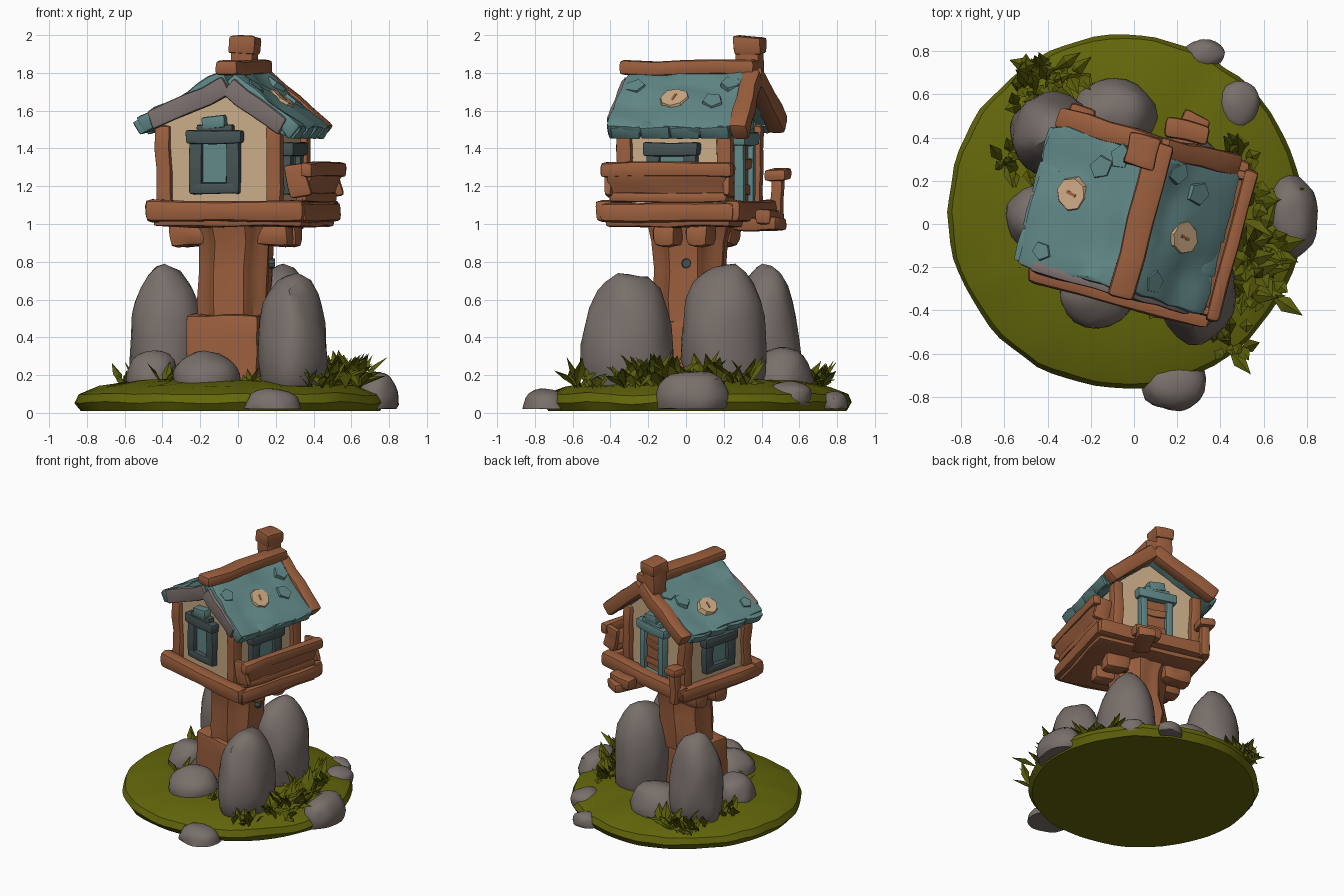
import bpy, bmesh, random
from math import radians, cos, sin, pi, tau
from mathutils import Matrix, Vector, noise

random.seed(4)
if "Cube" in bpy.data.objects:
    bpy.data.objects.remove(bpy.data.objects["Cube"])


def material(name, r, g, b):
    m = bpy.data.materials.new(name)
    m.use_nodes = True
    m.diffuse_color = (r, g, b, 1)
    m.node_tree.nodes["Principled BSDF"].inputs["Base Color"].default_value = (r, g, b, 1)
    return m


WOOD = material("warm brown wood", .33, .114, .047)
TEAL = material("teal shingle", .118, .245, .24)
SLATE = material("dark slate frame", .06, .085, .087)
PLASTER = material("cream plaster", .58, .41, .24)
PATCH = material("peach patch", .6, .4, .23)
STONE = material("warm grey stone", .19, .16, .145)
MOSS = material("moss green", .125, .135, .003)
LEAF = material("leaf green", .1, .11, .003)
TRIM = material("grey brown trim", .2, .16, .15)

WORLD = Matrix()
HOUSE = Matrix.Translation((0, .015, 0)) @ Matrix.Rotation(radians(-15), 4, 'Z')


def finish(bm, name, mat, matrix=WORLD, angle=35):
    bmesh.ops.recalc_face_normals(bm, faces=bm.faces)
    me = bpy.data.meshes.new(name)
    bm.to_mesh(me)
    bm.free()
    me.materials.append(mat)
    me.shade_smooth()
    me.set_sharp_from_angle(angle=radians(angle))
    ob = bpy.data.objects.new(name, me)
    ob.matrix_world = matrix
    bpy.context.collection.objects.link(ob)


def wobble(bm, amount, scale, seed=0):
    for v in bm.verts:
        v.co += noise.noise_vector(v.co * scale + Vector((seed, seed, 0))) * amount


def beam(name, p, q, width, height, mat=WOOD, up=(0, 0, 1), bevel=.018, cuts=3, rough=.012, frame=HOUSE):
    """Hand-cut timber running from p to q."""
    p, q = Vector(p), Vector(q)
    x = (q - p).normalized()
    y = Vector(up).cross(x).normalized()
    z = x.cross(y)
    m = Matrix((x, y, z)).transposed().to_4x4()
    m.translation = (p + q) / 2
    bm = bmesh.new()
    bmesh.ops.create_cube(bm, size=1)
    bmesh.ops.scale(bm, vec=((q - p).length, width, height), verts=bm.verts)
    if bevel:
        bmesh.ops.bevel(bm, geom=bm.edges[:], offset=bevel, segments=2, affect='EDGES', profile=.6)
    if cuts:
        long_edges = [e for e in bm.edges if e.calc_length() > .1]
        bmesh.ops.subdivide_edges(bm, edges=long_edges, cuts=cuts, use_grid_fill=True)
    wobble(bm, rough, 7, p.x * 9 + p.z * 5)
    finish(bm, name, mat, frame @ m)
    return frame @ m


def post(name, u, v, z0, z1, size):
    beam(name, (u, v, z0), (u, v, z1), size, size, up=(0, 1, 0))


def disc(name, matrix, radius, depth, sides, mat):
    bm = bmesh.new()
    bmesh.ops.create_cone(bm, segments=sides, radius1=radius, radius2=radius * .85, depth=depth, cap_ends=True)
    wobble(bm, radius * .2, 9, radius * 90)
    finish(bm, name, mat, matrix)


def lathe(name, rings, sides, mat, groove=0, rough=.01):
    """Stack of (x, y, radius, z) rings, optionally grooved."""
    bm = bmesh.new()
    loops = []
    for x, y, r, z in rings:
        loops.append([bm.verts.new((x + r * cos(a) * k, y + r * sin(a) * k, z)) for a, k in
                      ((tau * i / sides, 1 + groove * sin(i * pi / 2)) for i in range(sides))])
    for lo, hi in zip(loops, loops[1:]):
        for i in range(sides):
            j = (i + 1) % sides
            bm.faces.new((lo[i], lo[j], hi[j], hi[i]))
    bm.faces.new(loops[0][::-1])
    bm.faces.new(loops[-1])
    wobble(bm, rough, 6)
    for v in bm.verts:
        v.co.z = .01 if v.co.z < .03 else v.co.z
    finish(bm, name, mat)


# Mossy ground mound
lathe("ground_mound", [(-.04, .055, r, z) for r, z in
      ((.79, .01), (.82, .055), (.8, .1), (.7, .138), (.52, .17), (.25, .185), (.04, .19))], 72, MOSS, rough=.014)


# Boulders: centre x, y, radii x, y, base and top heights
def rock(name, x, y, rx, ry, z0, z1, tall=False):
    bm = bmesh.new()
    bmesh.ops.create_icosphere(bm, subdivisions=3, radius=1)
    wobble(bm, .11, 1.5, x * 17 + y * 5)
    top = max(v.co.z for v in bm.verts)
    for v in bm.verts:
        h = v.co.z / top
        k = (1 + .2 * h * h) * (1.03 - .12 * h) if tall else 1 + .12 * h * h
        v.co = Vector((x + v.co.x * rx * k, y + v.co.y * ry * k, max((z0 + z1) / 2 + h * (z1 - z0) / 2, .02)))
    finish(bm, name, STONE)


rock("tall_rock_back", -.38, .41, .19, .185, 0, .79, True)
rock("tall_rock_front", .29, -.305, .18, .23, 0, .74, True)
rock("tall_rock_side", .23, .2, .19, .22, 0, .79, True)
for i, dims in enumerate(((-.1, .5, .2, .17, 0, .35), (-.45, .03, .14, .15, .02, .33),
                          (-.17, -.31, .18, .18, 0, .33), (.185, -.74, .155, .125, -.08, .13),
                          (.73, .03, .12, .195, -.05, .22), (.48, .55, .105, .12, 0, .17),
                          (.32, .785, .1, .07, -.03, .115))):
    rock(f"boulder_{i + 1}", *dims)


# Leaf tufts
def tuft(name, x, y, z, spread, count, size):
    bm = bmesh.new()
    for _ in range(count):
        a = random.uniform(0, tau)
        d = Vector((cos(a), sin(a), random.uniform(.3, 2.2))).normalized()
        side = Vector((-sin(a), cos(a), 0)) * size * .17
        base = Vector((x, y, z)) + Vector((random.uniform(-1, 1), random.uniform(-1, 1), 0)) * spread
        length = size * random.uniform(.5, 1.1)
        mid = base + d * length * .5
        tip = base + d * length - Vector((0, 0, size * .08))
        pts = [bm.verts.new(c) for c in (base, mid + side, tip, mid - side, mid + Vector((0, 0, size * .1)))]
        for i in range(4):
            bm.faces.new((pts[i], pts[(i + 1) % 4], pts[4]))
    finish(bm, name, LEAF, angle=20)


for i, (x, y, s, n, size) in enumerate((
        (-.45, .63, .1, 42, .18), (-.56, .3, .06, 20, .17), (.55, -.15, .08, 36, .25), (.57, -.27, .08, 24, .22),
        (.44, -.52, .07, 16, .19), (.5, .1, .08, 22, .25), (.48, .28, .06, 16, .21), (-.3, .67, .05, 8, .2),
        (-.4, -.13, .05, 10, .17), (.06, -.4, .04, 6, .13))):
    tuft(f"leaf_tuft_{i + 1}", x, y, .13, s, n, size)

# Trunk on a squared stump
beam("stump", (-.04, -.03, .1), (-.04, -.03, .52), .4, .36, up=(0, 1, 0), bevel=.03)
lathe("trunk", [(-.02, .02, .185, .48), (-.02, .02, .19, .6), (-.01, .02, .183, .75), (-.01, .02, .193, .9),
                (-.01, .02, .225, 1.03)], 32, WOOD, groove=.07, rough=.02)
disc("trunk_knob", Matrix.Translation((.17, 0, .79)) @ Matrix.Rotation(pi / 2, 4, 'Y'), .028, .05, 8, SLATE)
tuft("trunk_leaf", .18, .11, .88, .01, 6, .06)

# Brackets and platform
for v in (-.05, .13):
    for u0, u1 in ((-.36, -.13), (.31, .12)):
        beam("support_bracket", (u0, v, .945), (u1, v, .945), .13, .13, bevel=.045, rough=.02)
beam("floor", (-.38, 0, 1.03), (.44, 0, 1.03), .68, .09)
for v in (-.35, .35):
    beam("platform_edge", (-.41, v, 1.07), (.46, v, 1.07), .1, .11, bevel=.035)
for u in (-.37, .425):
    beam("platform_side", (u, -.37, 1.06), (u, .37, 1.06), .1, .1, bevel=.035)
beam("porch_step", (.1, .3, 1.0), (.16, .55, 1.0), .13, .07)
beam("porch_step_edge", (.03, .46, 1.03), (.23, .47, 1.04), .09, .08, bevel=.025)
post("porch_post", -.36, .39, 1.0, 1.26, .065)
beam("porch_post_cap", (-.42, .39, 1.26), (-.3, .39, 1.26), .12, .065, bevel=.025)

# Plaster walls with gables
bm = bmesh.new()
outline = ((-.34, 1.05), (.28, 1.05), (.28, 1.51), (.03, 1.72), (-.34, 1.52))
ends = [[bm.verts.new((u, v, z)) for u, z in outline] for v in (-.28, .28)]
bm.faces.new(ends[0])
bm.faces.new(ends[1])
for i in range(5):
    j = (i + 1) % 5
    bm.faces.new((ends[0][i], ends[0][j], ends[1][j], ends[1][i]))
finish(bm, "walls", PLASTER, HOUSE)
for u in (-.33, .275):
    for v in (-.275, .275):
        post("corner_post", u, v, 1.06, 1.52, .08)


# Windows and door: outward direction turned about the house axis
def opening(name, u, v, turn, width, z0, z1, panel, frame_mat, jamb=.07, hood=True):
    f = HOUSE @ Matrix.Translation((u, v, 0)) @ Matrix.Rotation(radians(turn), 4, 'Z')
    h = width / 2
    style = dict(frame=f, cuts=1, rough=.008, bevel=.015)
    beam(name + "_panel", (-h, 0, (z0 + z1) / 2), (h, 0, (z0 + z1) / 2), .03, z1 - z0, panel, frame=f, bevel=0, rough=0)
    for s in (-h, h):
        beam(name + "_jamb", (s, -.01, z0 - .03), (s, -.01, z1 + .03), jamb, .07, frame_mat, up=(0, 1, 0), **style)
    beam(name + "_sill", (-h - .02, -.01, z0), (h + .02, -.01, z0), .07, .06, frame_mat, **style)
    beam(name + "_lintel", (-h - .05, -.015, z1 + .03), (h + .05, -.015, z1 + .03), .09, .07, frame_mat, **style)
    if hood:
        beam(name + "_hood_base", (-h, -.01, z1 + .07), (h, -.01, z1 + .07), .07, .05, frame_mat, **style)
        beam(name + "_hood", (-.065, -.015, z1 + .1), (.06, -.015, z1 + .115), .08, .065, TEAL, **style)


opening("front_window", -.045, -.285, 0, .2, 1.19, 1.43, TEAL, SLATE)
opening("right_window", -.345, -.01, -90, .2, 1.19, 1.37, TEAL, SLATE, hood=False)
opening("left_window", .285, -.01, 90, .2, 1.19, 1.365, TEAL, SLATE, hood=False)
opening("back_door", -.02, .285, 180, .2, 1.09, 1.42, WOOD, TEAL, jamb=.055)
for z in (1.18, 1.32):
    beam("door_board", (-.1, .305, z), (.06, .305, z), .02, .05, bevel=.006)

# Flared plank balcony
beam("balcony_board", (.445, -.32, 1.2), (.445, .33, 1.2), .04, .18, up=(.4, 0, 1))
beam("balcony_rail", (.47, -.36, 1.29), (.47, .37, 1.29), .065, .08, bevel=.025)
beam("balcony_foot", (.43, -.31, 1.14), (.43, .33, 1.14), .06, .05)
for v in (-.32, .33):
    beam("balcony_end", (.36, v, 1.22), (.47, v, 1.24), .04, .17)

# Roof slopes with shingles and plaster patches
RIDGE = (.03, 1.77)
for side, eave, patch_x, patch_v in (("right", (-.46, 1.515), .08, .05), ("left", (.395, 1.48), .0, -.02)):
    pts = [(RIDGE[0], 0, RIDGE[1]), (eave[0], 0, eave[1])]
    m = beam(side + "_roof", *pts, .66, .085, TEAL, bevel=.02, cuts=6, rough=.03)
    flip = -1 if side == "right" else 1
    spot = m @ Matrix.Translation((patch_x, patch_v * flip, .045))
    disc(side + "_roof_patch", spot, .085, .03, 8, PATCH)
    beam(side + "_patch_chip", (-.025, .01, .014), (.025, 0, .014), .014, .01, frame=spot, bevel=0, cuts=0, rough=0)
    for i in range(3):
        spot = (random.uniform(-.15, .18), (-.25, .2, .27)[i] * flip, .042)
        disc(side + "_shingle", m @ Matrix.Translation(spot) @ Matrix.Rotation(i, 4, 'Z'),
             random.uniform(.035, .07), .03, 5, TEAL)
    for i in range(4):
        v = -.245 + i * .162
        beam(side + "_eave_shingle", (eave[0] * .84, v, eave[1] + .04), (eave[0] * 1.03, v, eave[1] - .005),
             .165, .075, TEAL, bevel=.015, cuts=1, rough=.02)
    # Gable trims
    beam(side + "_front_trim", (.03, -.325, 1.73), (eave[0] * .85, -.325, eave[1] + .03), .06, .1, TRIM)
    beam(side + "_back_trim", (.03, .36, 1.785), (eave[0] * .97, .375, eave[1] + .0), .1, .1, bevel=.025)

# Ridge and chimney
beam("ridge_beam", (.03, -.36, 1.825), (.03, .38, 1.83), .125, .075, bevel=.025)
post("chimney", -.05, .32, 1.72, 1.97, .125)
post("chimney_cap", -.05, .32, 1.9, 1.995, .145)
